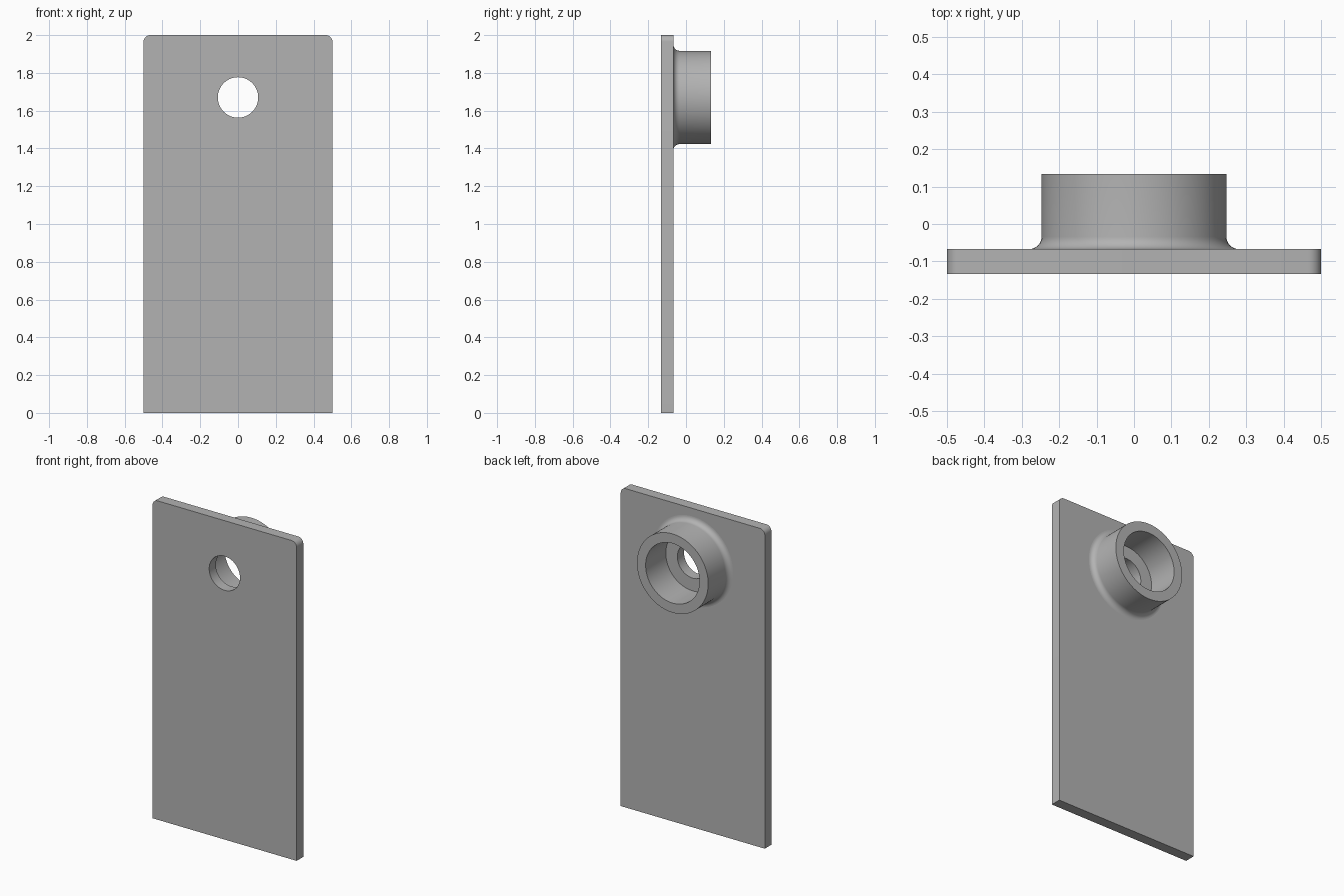
import bpy
import bmesh
from math import sin, cos, pi, radians

cube = bpy.data.objects.get("Cube")
if cube:
    bpy.data.objects.remove(cube, do_unlink=True)

FRONT, BACK, RIM = -0.133, -0.067, 0.133   # depth levels
HOLE_Z = 1.67                              # height of the hole axis
HOLE_R, BORE_R, BOSS_R, FILLET = 0.107, 0.187, 0.247, 0.033
CORNER, SEGMENTS = 0.035, 96

grey = bpy.data.materials.new("plain grey")
grey.use_nodes = True
grey.diffuse_color = (0.45, 0.45, 0.45, 1)
grey.node_tree.nodes["Principled BSDF"].inputs["Base Color"].default_value = grey.diffuse_color


def finish(bm, name):
    """Turn a bmesh into a smooth-shaded object with sharp edges kept."""
    bmesh.ops.recalc_face_normals(bm, faces=bm.faces)
    mesh = bpy.data.meshes.new(name)
    bm.to_mesh(mesh)
    bm.free()
    mesh.materials.append(grey)
    obj = bpy.data.objects.new(name, mesh)
    bpy.context.collection.objects.link(obj)
    bpy.ops.object.select_all(action='DESELECT')
    obj.select_set(True)
    bpy.context.view_layer.objects.active = obj
    bpy.ops.object.shade_smooth_by_angle(angle=radians(30))
    return obj


def circle(r, y):
    steps = [2 * pi * i / SEGMENTS for i in range(SEGMENTS)]
    return [(r * cos(a), y, HOLE_Z + r * sin(a)) for a in steps]


def edge_loop(bm, points):
    verts = [bm.verts.new(p) for p in points]
    return [bm.edges.new((v, verts[i - 1])) for i, v in enumerate(verts)]


# Plate: outline with rounded top corners and a round hole, extruded in depth
arc = [pi / 2 * i / 8 for i in range(9)]
right_corner = [(0.5 - CORNER + CORNER * cos(a), FRONT, 2 - CORNER + CORNER * sin(a)) for a in arc]
left_corner = [(-x, y, z) for x, y, z in reversed(right_corner)]
outline = [(-0.5, FRONT, 0), (0.5, FRONT, 0)] + right_corner + left_corner
bm = bmesh.new()
edges = edge_loop(bm, outline) + edge_loop(bm, circle(HOLE_R, FRONT))
bmesh.ops.triangle_fill(bm, edges=edges, use_beauty=True, normal=(0, -1, 0))
extruded = bmesh.ops.extrude_face_region(bm, geom=bm.faces[:], use_keep_orig=True)
moved = [g for g in extruded["geom"] if isinstance(g, bmesh.types.BMVert)]
bmesh.ops.translate(bm, verts=moved, vec=(0, BACK - FRONT, 0))
finish(bm, "plate")

# Boss: hollow collar behind the plate, flared into it by a fillet
profile = [(BOSS_R + FILLET * (1 - sin(a)), BACK + FILLET * (1 - cos(a))) for a in arc]
profile += [(BOSS_R, RIM), (BORE_R, RIM), (BORE_R, BACK)]
bm = bmesh.new()
rings = [[bm.verts.new(p) for p in circle(r, y)] for r, y in profile]
for inner, outer in zip(rings, rings[1:]):
    for i in range(SEGMENTS):
        bm.faces.new((inner[i - 1], inner[i], outer[i], outer[i - 1]))
finish(bm, "boss_collar")
